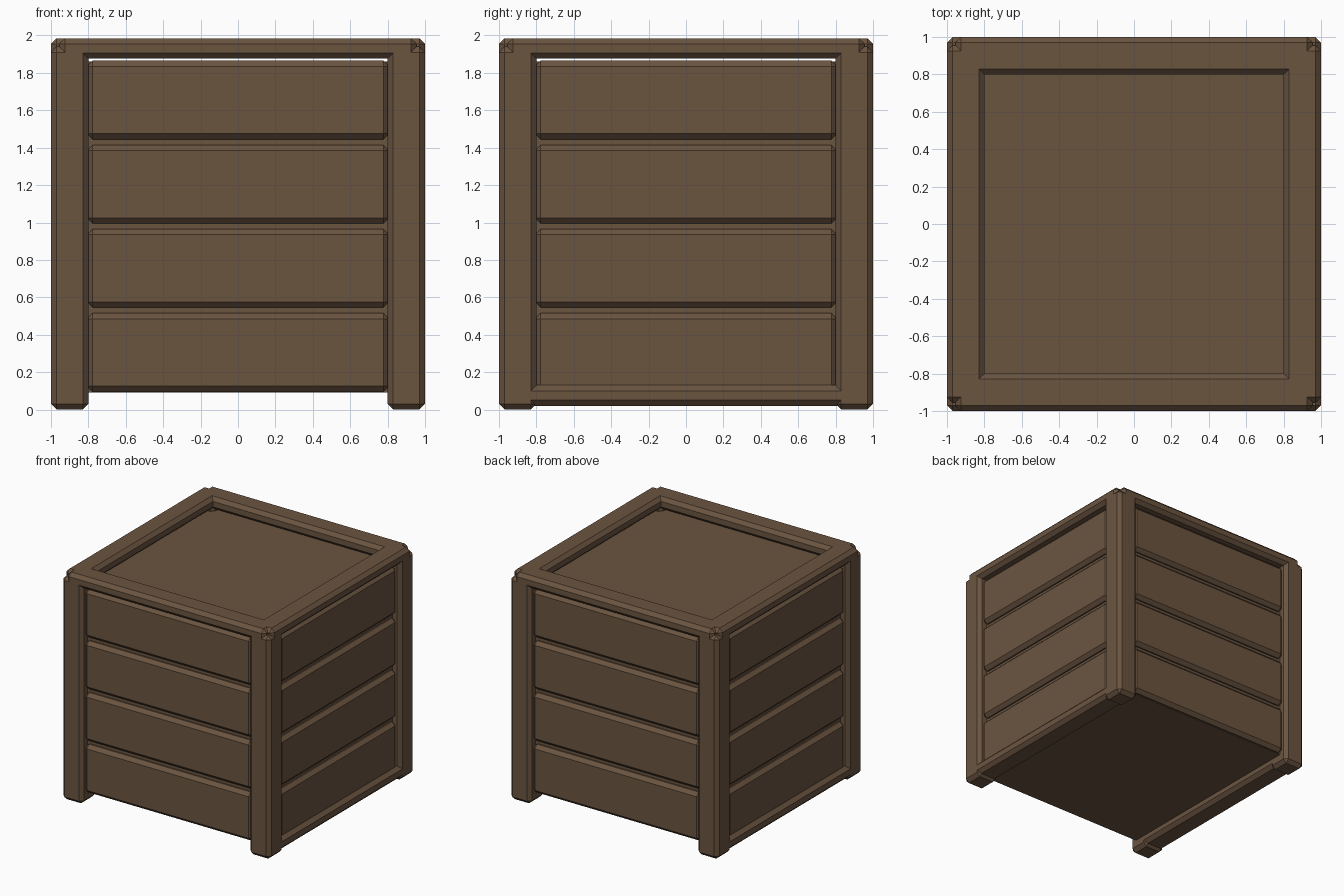
import bpy, bmesh

if "Cube" in bpy.data.objects:
    bpy.data.objects.remove(bpy.data.objects["Cube"])

wood = bpy.data.materials.new("brown_wood")
wood.diffuse_color = (0.146, 0.089, 0.051, 1)
wood.use_nodes = True
wood.node_tree.nodes["Principled BSDF"].inputs["Base Color"].default_value = wood.diffuse_color


def block(name, lo, hi, chamfer=0.03):
    """Box between two corners with flat chamfered edges."""
    lo, hi = [min(a, b) for a, b in zip(lo, hi)], [max(a, b) for a, b in zip(lo, hi)]
    bm = bmesh.new()
    bmesh.ops.create_cube(bm, size=1)
    for v in bm.verts:
        v.co = [(a + b) / 2 + c * (b - a) for a, b, c in zip(lo, hi, v.co)]
    if chamfer:
        bmesh.ops.bevel(bm, geom=bm.edges[:], offset=chamfer, segments=1,
                        affect='EDGES', profile=0.5)
    mesh = bpy.data.meshes.new(name)
    bm.to_mesh(mesh)
    bm.free()
    mesh.materials.append(wood)
    ob = bpy.data.objects.new(name, mesh)
    bpy.context.collection.objects.link(ob)
    return ob


TOP = 1.985
END = 0.955   # rails stop short of the outer corner

# Corner posts, ending just below the top of the frame
for sx in (-1, 1):
    for sy in (-1, 1):
        block("corner_post", (sx * 0.8, sy * 0.8, 0), (sx, sy, 1.94))

for s in (-1, 1):
    # Top frame rails on all four sides
    block("top_rail_x", (-END, s * 0.8, 1.877), (END, s, TOP))
    block("top_rail_y", (s * 0.8, -END, 1.877), (s, END, TOP))
    # Bottom rails on the left and right only
    block("bottom_rail", (s * 0.8, -END, 0.02), (s, END, 0.13))
    # Four planks on every side
    for i in range(4):
        z = 0.095 + 0.45 * i
        block("plank_x", (-0.807, s * 0.87, z), (0.807, s * 0.967, z + 0.42))
        block("plank_y", (s * 0.87, -0.807, z), (s * 0.967, 0.807, z + 0.42))

# Solid inner box behind the planks; its top is the recessed lid
block("inner_box", (-0.925, -0.925, 0.09), (0.925, 0.925, 1.86), 0)
